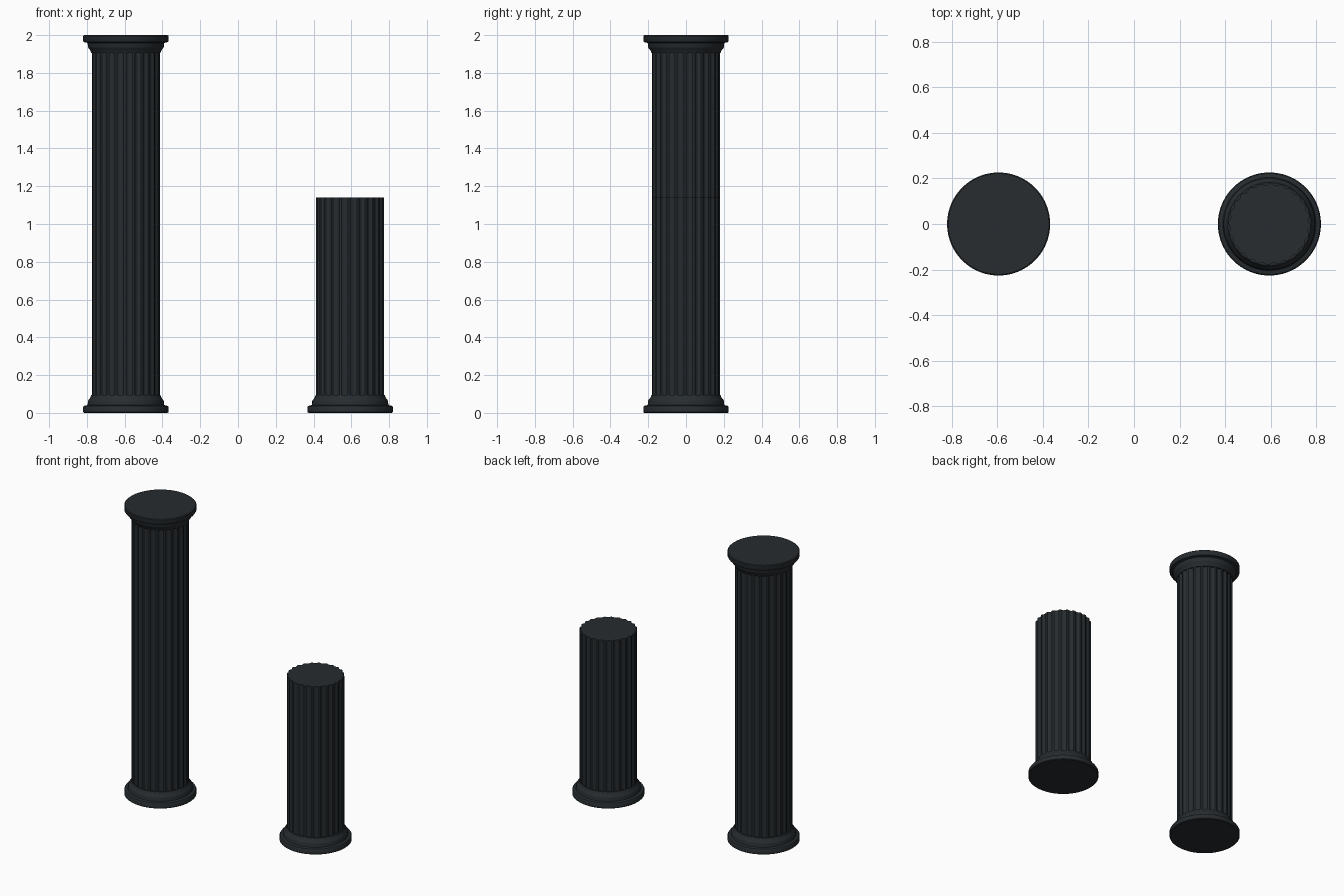
import bpy, bmesh, math

if "Cube" in bpy.data.objects:
    bpy.data.objects.remove(bpy.data.objects["Cube"])

FLUTES = 24
SHAFT_R = 0.18
FLUTE_DEPTH = 0.009

stone = bpy.data.materials.new("dark_stone")
stone.diffuse_color = (0.02, 0.025, 0.029, 1)
stone.use_nodes = True
stone.node_tree.nodes["Principled BSDF"].inputs["Base Color"].default_value = stone.diffuse_color

# moulding profile (radius, height) from the floor up to the shaft
MOULDING = [(0.221, 0), (0.226, 0.004), (0.226, 0.031), (0.222, 0.037),
            (0.204, 0.041), (0.201, 0.05), (0.201, 0.062), (0.197, 0.07),
            (0.191, 0.077), (0.186, 0.086), (0.182, 0.096)]


def stack_rings(name, rings, x):
    """Skin a list of equal-length point rings and cap both ends."""
    bm = bmesh.new()
    loops = [[bm.verts.new(p) for p in ring] for ring in rings]
    n = len(loops[0])
    for a, b in zip(loops, loops[1:]):
        for i in range(n):
            j = (i + 1) % n
            bm.faces.new((a[i], a[j], b[j], b[i]))
    bm.faces.new(loops[0])
    bm.faces.new(loops[-1])
    bmesh.ops.recalc_face_normals(bm, faces=bm.faces)
    mesh = bpy.data.meshes.new(name)
    bm.to_mesh(mesh)
    bm.free()
    mesh.materials.append(stone)
    ob = bpy.data.objects.new(name, mesh)
    ob.location.x = x
    bpy.context.collection.objects.link(ob)
    bpy.context.view_layer.objects.active = ob
    ob.select_set(True)
    bpy.ops.object.shade_smooth_by_angle(angle=math.radians(35))
    ob.select_set(False)
    return ob


def circle(r, z, n=96):
    return [(r * math.cos(2 * math.pi * i / n), r * math.sin(2 * math.pi * i / n), z)
            for i in range(n)]


def fluted_ring(z, steps=8):
    # narrow flat ridges with rounded hollows between them
    pts = []
    for i in range(FLUTES * steps):
        t = (i % steps) / steps
        hollow = math.sin(math.pi * min(t / 0.75, 1))
        r = SHAFT_R - FLUTE_DEPTH * hollow
        a = 2 * math.pi * i / (FLUTES * steps)
        pts.append((r * math.cos(a), r * math.sin(a), z))
    return pts


def shaft(name, x, top):
    stack_rings(name, [fluted_ring(0.08), fluted_ring(top)], x)


# whole column
stack_rings("tall_column_base", [circle(r, z) for r, z in MOULDING], -0.594)
shaft("tall_column_shaft", -0.594, 1.92)
stack_rings("tall_column_capital", [circle(r, 2 - z) for r, z in MOULDING], -0.594)

# cut-off column
stack_rings("short_column_base", [circle(r, z) for r, z in MOULDING], 0.594)
shaft("short_column_shaft", 0.594, 1.14)
